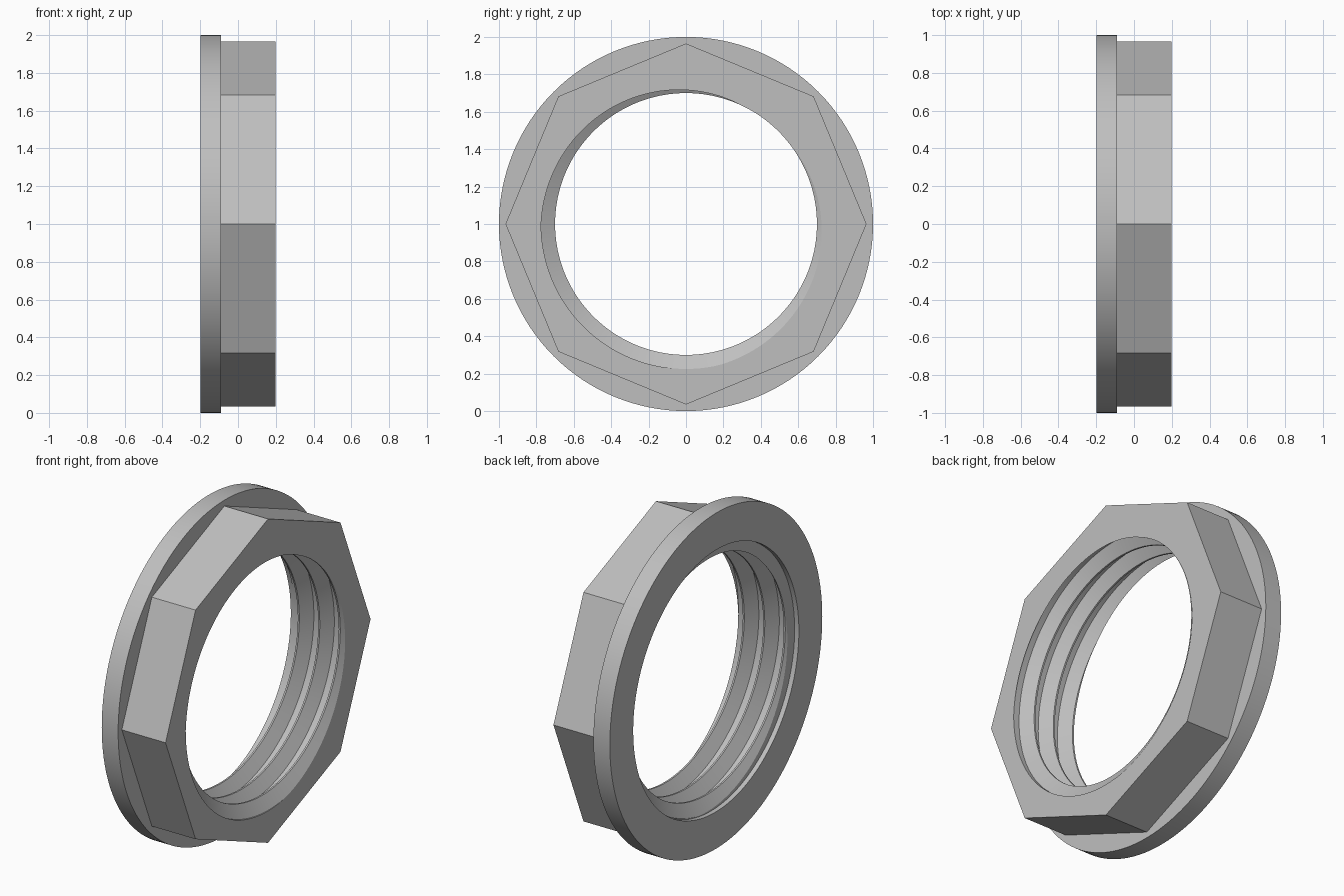
import bpy, bmesh, math

if "Cube" in bpy.data.objects:
    bpy.data.objects.remove(bpy.data.objects["Cube"])

N = 128                                   # steps around the ring (multiple of 8)
X0, X1, STEP = -0.198, 0.198, -0.09       # back, front, flange/octagon shoulder
R_FLANGE, R_OCT = 1.0, 0.965
R_CREST, R_ROOT, R_BACK = 0.70, 0.775, 0.78
X_THREAD = -0.17                          # thread begins behind a shallow counterbore
PITCH, START = 0.135, 65 / 360
BREAKS = [0.0, 0.32, 0.605, 0.925]        # groove: rise, root, fall, crest (in turns)

steel = bpy.data.materials.new("grey_metal")
steel.diffuse_color = (0.52, 0.52, 0.52, 1)
steel.use_nodes = True
steel.node_tree.nodes["Principled BSDF"].inputs["Base Color"].default_value = steel.diffuse_color


def oct_radius(t):
    """Octagon outline radius at t turns."""
    a = (t * 2 * math.pi) % (math.pi / 4) - math.pi / 8
    return R_OCT * math.cos(math.pi / 8) / math.cos(a)


def thread_radius(x, t):
    """Right-handed helical groove."""
    p = (t - (x - X1) / PITCH - START) % 1.0
    if p < BREAKS[1]:
        f = p / BREAKS[1]
    elif p < BREAKS[2]:
        f = 1
    elif p < BREAKS[3]:
        f = (BREAKS[3] - p) / (BREAKS[3] - BREAKS[2])
    else:
        f = 0
    return R_CREST + (R_ROOT - R_CREST) * f


def flange_profile(t):
    return [(STEP, oct_radius(t)), (STEP, R_FLANGE), (X0, R_FLANGE),
            (X0, R_BACK), (X_THREAD, R_BACK)]


def body_profile(t):
    return [(X1, thread_radius(X1, t)), (X1, oct_radius(t)), (STEP, oct_radius(t))]


def bore_profile(t):
    pts = [(X_THREAD, R_BACK)]
    for k in range(4, -3, -1):
        for b in reversed(BREAKS):
            x = X1 + PITCH * (t - START - k - b)
            x = min(max(x, X_THREAD), X1)
            pts.append((x, thread_radius(x, t)))
    return pts


def loft(name, profile):
    """Sweep an angle-dependent (x, radius) profile around the x axis."""
    bm = bmesh.new()
    cols = []
    for j in range(N + 1):
        t = j / N
        c, s = math.cos(2 * math.pi * t), math.sin(2 * math.pi * t)
        cols.append([bm.verts.new((x, r * c, 1 + r * s)) for x, r in profile(t)])
    for a, b in zip(cols, cols[1:]):
        for i in range(len(a) - 1):
            bm.faces.new((a[i], a[i + 1], b[i + 1], b[i]))
    bmesh.ops.remove_doubles(bm, verts=bm.verts[:], dist=1e-5)
    me = bpy.data.meshes.new(name)
    bm.to_mesh(me)
    bm.free()
    me.materials.append(steel)
    ob = bpy.data.objects.new(name, me)
    bpy.context.collection.objects.link(ob)
    bpy.ops.object.select_all(action='DESELECT')
    ob.select_set(True)
    bpy.context.view_layer.objects.active = ob
    bpy.ops.object.shade_smooth_by_angle(angle=math.radians(25))
    return ob


# Round flange, octagonal body, threaded bore
loft("flange", flange_profile)
loft("octagon_body", body_profile)
loft("threaded_bore", bore_profile)
